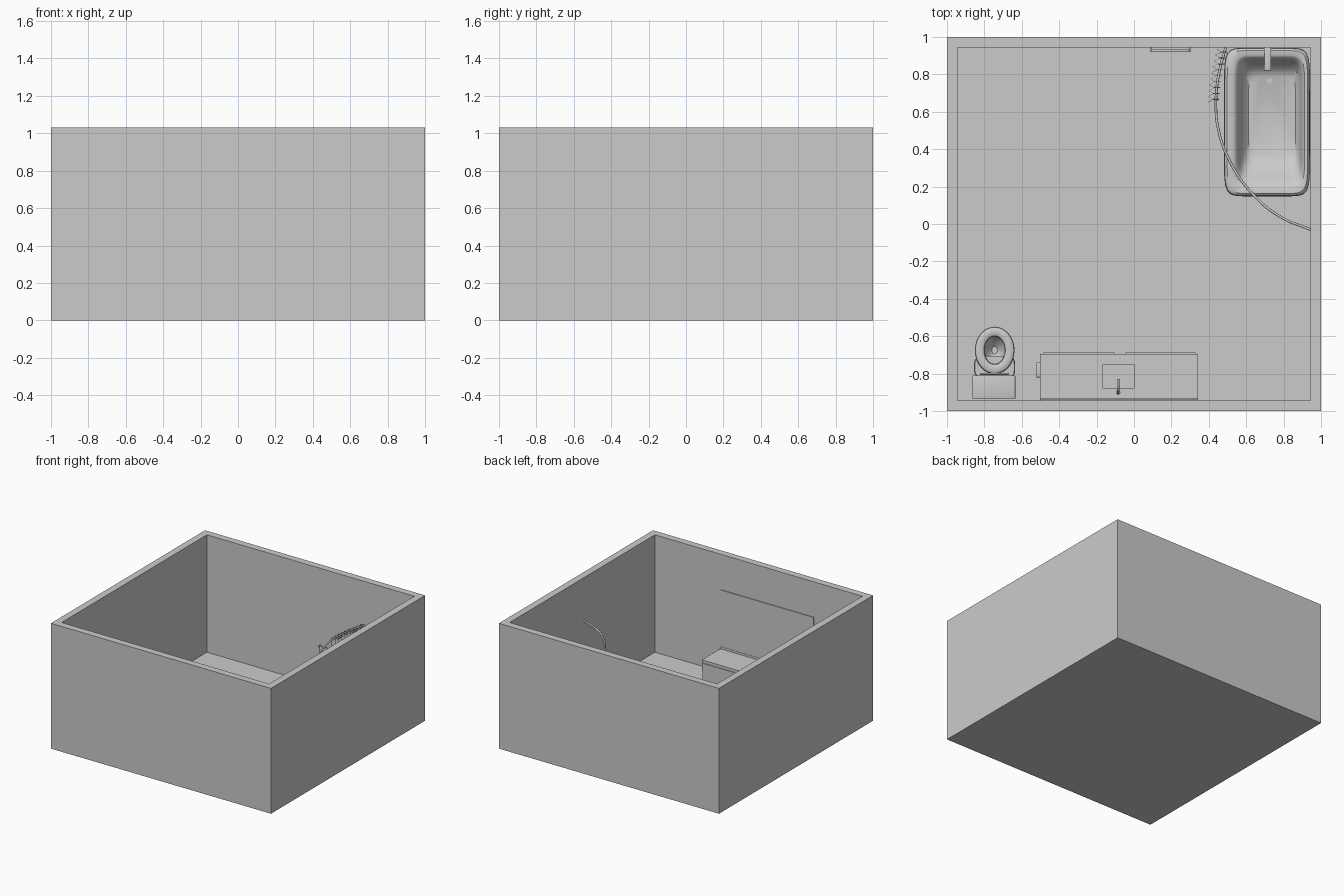
import bpy, bmesh, math
from mathutils import Vector

if "Cube" in bpy.data.objects:
    bpy.data.objects.remove(bpy.data.objects["Cube"])


def finish(name, bm, smooth=True):
    bmesh.ops.recalc_face_normals(bm, faces=bm.faces)
    me = bpy.data.meshes.new(name)
    bm.to_mesh(me)
    bm.free()
    if smooth:
        me.shade_smooth()
        me.set_sharp_from_angle(angle=math.radians(35))
    ob = bpy.data.objects.new(name, me)
    bpy.context.collection.objects.link(ob)
    return ob


def box(name, x0, x1, y0, y1, z0, z1, bevel=0):
    bm = bmesh.new()
    bmesh.ops.create_cube(bm, size=1)
    for v in bm.verts:
        v.co = ((x0 + x1) / 2 + v.co.x * (x1 - x0),
                (y0 + y1) / 2 + v.co.y * (y1 - y0),
                (z0 + z1) / 2 + v.co.z * (z1 - z0))
    if bevel:
        bmesh.ops.bevel(bm, geom=bm.edges[:], offset=bevel, segments=3,
                        profile=0.5, affect='EDGES')
    return finish(name, bm, bevel > 0)


def loft(name, rings, power=2, seg=48, closed=False):
    """Stack superellipse rings (cx, cy, rx, ry, z); closed joins last to first."""
    bm = bmesh.new()
    loops = []
    for cx, cy, rx, ry, z in rings:
        loop = []
        for i in range(seg):
            a = math.tau * i / seg
            c, s = math.cos(a), math.sin(a)
            # radial form keeps points evenly spread round the corners
            r = (abs(c) ** power + abs(s) ** power) ** (-1 / power)
            loop.append(bm.verts.new((cx + rx * r * c, cy + ry * r * s, z)))
        loops.append(loop)
    pairs = list(zip(loops, loops[1:]))
    if closed:
        pairs.append((loops[-1], loops[0]))
    for a, b in pairs:
        for i in range(seg):
            j = (i + 1) % seg
            bm.faces.new((a[i], a[j], b[j], b[i]))
    if not closed:
        bm.faces.new(loops[0])
        bm.faces.new(loops[-1])
    return finish(name, bm)


def tube(name, pts, radius, cyclic=False):
    cu = bpy.data.curves.new(name, 'CURVE')
    cu.dimensions = '3D'
    cu.bevel_depth = radius
    cu.bevel_resolution = 3
    cu.use_fill_caps = True
    sp = cu.splines.new('BEZIER')
    sp.bezier_points.add(len(pts) - 1)
    for p, co in zip(sp.bezier_points, pts):
        p.co = co
        p.handle_left_type = p.handle_right_type = 'AUTO'
    sp.use_cyclic_u = cyclic
    ob = bpy.data.objects.new(name, cu)
    bpy.context.collection.objects.link(ob)
    return ob


def cut(ob, cutter):
    m = ob.modifiers.new('cut', 'BOOLEAN')
    m.object = cutter
    m.operation = 'DIFFERENCE'
    m.solver = 'EXACT'
    cutter.hide_render = True
    cutter.hide_set(True)


# Room shell
F = 0.065
walls = box('room_shell', -1, 1, -1, 1, 0, 1.03)
cut(walls, box('room_cutter', -0.943, 0.943, -0.943, 0.943, F, 1.2))

# Bathtub with sloping basin
loft('bathtub', [
    (0.715, 0.545, 0.20, 0.37, F), (0.713, 0.545, 0.222, 0.388, 0.15),
    (0.711, 0.545, 0.230, 0.397, 0.21), (0.711, 0.545, 0.226, 0.393, 0.228),
    (0.713, 0.545, 0.215, 0.382, 0.238), (0.722, 0.55, 0.190, 0.352, 0.238),
    (0.725, 0.55, 0.180, 0.340, 0.230), (0.728, 0.56, 0.165, 0.310, 0.19),
    (0.735, 0.575, 0.145, 0.255, 0.12), (0.738, 0.58, 0.125, 0.21, 0.10)],
    power=9, seg=96)
box('tub_spout', 0.695, 0.733, 0.82, 0.944, 0.29, 0.31, 0.004)
loft('tub_drain', [(0.725, 0.765, 0.015, 0.015, 0.098),
                   (0.725, 0.765, 0.015, 0.015, 0.104)], seg=24)

# Curved shower rail
RZ = 0.67
path = [(0.943, -0.03), (0.78, 0.04), (0.63, 0.165), (0.51, 0.34),
        (0.45, 0.51), (0.438, 0.65), (0.453, 0.80), (0.49, 0.943)]
tube('shower_rail', [(x, y, RZ) for x, y in path], 0.007)

# Gathered curtain and its rings
bm = bmesh.new()
rows = []
N = 9
for i in range(2 * N + 1):
    t = i / (2 * N)
    y = 0.65 + 0.285 * t
    x = 0.437 + 0.048 * t ** 1.6 - (0.04 if i % 2 == 0 else 0.012)
    rows.append([bm.verts.new((x, y, z)) for z in (0.10, RZ - 0.015)])
    if i % 2:
        ring = [(x + 0.012 + 0.016 * math.cos(a), y, RZ - 0.004 + 0.016 * math.sin(a))
                for a in [k * math.tau / 6 for k in range(6)]]
        tube('curtain_ring', ring, 0.002, True)
for a, b in zip(rows, rows[1:]):
    bm.faces.new((a[0], b[0], b[1], a[1]))
curtain = finish('shower_curtain', bm, False)
curtain.modifiers.new('thick', 'SOLIDIFY').thickness = 0.003

# Toilet: bowl, seat, lid, tank
tx, ty = -0.745, -0.675
loft('toilet_bowl', [
    (tx, -0.72, 0.075, 0.10, F), (tx, -0.72, 0.065, 0.09, 0.10),
    (tx, -0.69, 0.085, 0.11, 0.155), (tx, ty, 0.10, 0.122, 0.185),
    (tx, ty, 0.10, 0.122, 0.20), (tx, ty, 0.06, 0.08, 0.20),
    (tx, ty, 0.045, 0.06, 0.16), (tx, ty, 0.015, 0.02, 0.125)])
seat = [(tx, ty, 0.08 + 0.026 * math.cos(a), 0.10 + 0.026 * math.cos(a),
         0.205 + 0.012 * math.sin(a)) for a in [k * math.tau / 12 for k in range(12)]]
loft('toilet_seat', seat, closed=True)
loft('toilet_base', [(tx, -0.77, 0.10, 0.06, F), (tx, -0.77, 0.09, 0.055, 0.12),
                     (tx, -0.765, 0.11, 0.06, 0.18), (tx, -0.765, 0.105, 0.06, 0.195)], power=4)
box('toilet_lid', tx - 0.078, tx + 0.078, -0.806, -0.796, 0.20, 0.33, 0.003)
box('toilet_tank', -0.858, -0.642, -0.93, -0.816, 0.19, 0.325, 0.006)
box('tank_cover', -0.864, -0.634, -0.934, -0.81, 0.325, 0.345, 0.005)

# Vanity cabinet with two rows of doors
vx0, vx1 = -0.503, 0.342
box('vanity_cabinet', vx0 + 0.008, vx1 - 0.004, -0.943, -0.70, F, 0.16)
counter = box('vanity_top', vx0, vx1, -0.943, -0.695, 0.16, 0.258)
cut(counter, box('sink_cutter', -0.165, 0.0, -0.878, -0.752, 0.19, 0.4))
for a, b in ((-0.485, -0.105), (-0.045, 0.33)):
    box('vanity_door', a, b, -0.70, -0.688, 0.08, 0.235)
box('vanity_backsplash', vx0, vx1, -0.943, -0.934, 0.258, 0.275)
box('mirror', vx0, vx1, -0.943, -0.936, 0.275, 0.74)

# Sink tap
tube('sink_tap', [(-0.085, -0.90, 0.25), (-0.085, -0.90, 0.30),
                  (-0.085, -0.87, 0.325), (-0.085, -0.83, 0.315)], 0.007)
loft('tap_base', [(-0.085, -0.90, 0.012, 0.012, 0.255),
                  (-0.085, -0.90, 0.012, 0.012, 0.268)], seg=20)

# Paper holder on the cabinet side
box('paper_holder', -0.522, -0.50, -0.82, -0.74, 0.17, 0.22, 0.003)

# Towel and bar on the back wall
box('towel', 0.095, 0.29, 0.922, 0.934, 0.22, 0.40, 0.003)
tube('towel_bar', [(0.088, 0.928, 0.395), (0.304, 0.928, 0.395)], 0.005)
for x in (0.09, 0.302):
    box('towel_bracket', x - 0.004, x + 0.004, 0.92, 0.943, 0.388, 0.402)
